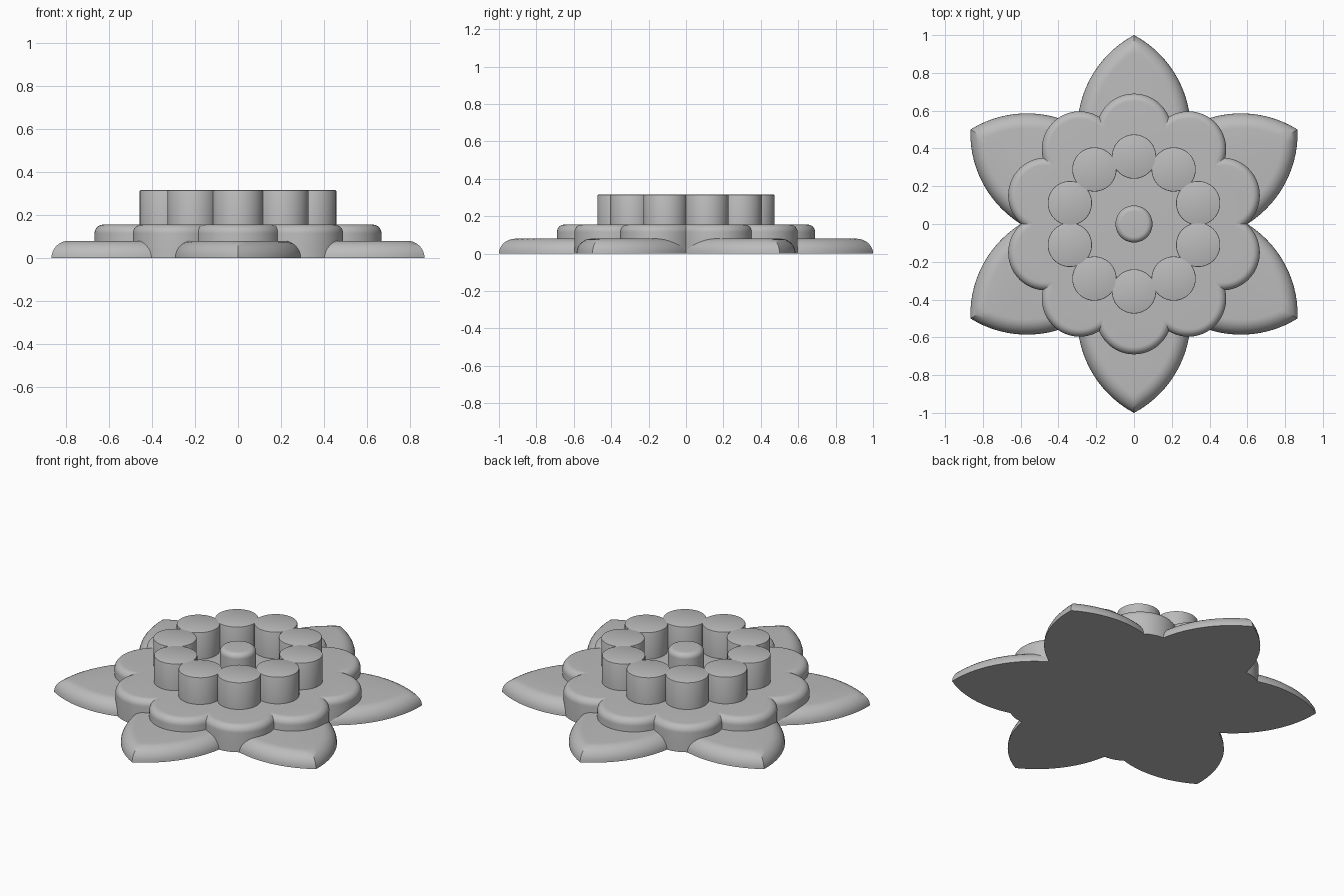
import bpy, bmesh
from math import sin, cos, tan, pi, sqrt, atan2

if "Cube" in bpy.data.objects:
    bpy.data.objects.remove(bpy.data.objects["Cube"], do_unlink=True)

# Single stone grey material
grey = bpy.data.materials.new("plain_grey")
grey.use_nodes = True
colour = (0.5, 0.5, 0.5, 1)
grey.diffuse_color = colour
grey.node_tree.nodes["Principled BSDF"].inputs["Base Color"].default_value = colour


def ray_hit(cx, cy, r, angle):
    """Far crossing of a circle with a ray from the origin."""
    along = cx * cos(angle) + cy * sin(angle)
    across = cx * sin(angle) - cy * cos(angle)
    d = along + sqrt(r * r - across * across)
    return d * cos(angle), d * sin(angle)


def lobed_outline(count, cx, cy, r, steps=14):
    """Closed outline of lobes; each half lobe is one arc, mirrored about its axis."""
    x0, y0 = ray_hit(cx, cy, r, 0)
    x1, y1 = ray_hit(cx, cy, r, pi / count)
    a0, a1 = atan2(y0 - cy, x0 - cx), atan2(y1 - cy, x1 - cx)
    half = []
    for i in range(steps + 1):
        a = a0 + (a1 - a0) * i / steps
        half.append((cx + r * cos(a), cy + r * sin(a)))
    lobe = [(x, -y) for x, y in half[:0:-1]] + half[:-1]
    points = []
    for k in range(count):
        t = pi / 2 + k * 2 * pi / count
        points += [(x * cos(t) - y * sin(t), x * sin(t) + y * cos(t)) for x, y in lobe]
    return points


def filleted_solid(name, outline, base, top, fillet, steps=8, at=(0, 0)):
    """Stack inset outlines into a solid with a rounded upper edge."""
    levels = [(0, base)] if top - fillet > base else []
    for i in range(steps + 1):
        a = pi / 2 * i / steps
        levels.append((fillet * (1 - cos(a)), top - fillet * (1 - sin(a))))
    bm = bmesh.new()
    rings = [[bm.verts.new((x, y, z)) for x, y in outline(inset)] for inset, z in levels]
    for low, high in zip(rings, rings[1:]):
        n = len(low)
        for i in range(n):
            j = (i + 1) % n
            bm.faces.new((low[i], low[j], high[j], high[i]))
    bm.faces.new(rings[-1])
    bm.faces.new(rings[0][::-1])
    mesh = bpy.data.meshes.new(name)
    bm.to_mesh(mesh)
    bm.free()
    mesh.materials.append(grey)
    obj = bpy.data.objects.new(name, mesh)
    obj.location = (at[0], at[1], 0)
    bpy.context.collection.objects.link(obj)
    bpy.ops.object.select_all(action="DESELECT")
    obj.select_set(True)
    bpy.context.view_layer.objects.active = obj
    bpy.ops.object.shade_smooth_by_angle(angle=pi / 6)
    return obj


def circle(radius, sides=64):
    return lambda inset: [((radius - inset) * cos(2 * pi * i / sides),
                           (radius - inset) * sin(2 * pi * i / sides)) for i in range(sides)]


# Six pointed petals at the bottom
petal_radius, petal_offset = 0.567, 0.267
filleted_solid("pointed_petals",
               lambda d: lobed_outline(6, 0.5, -petal_offset, petal_radius - d),
               0, 0.08, 0.08)

# Ten-lobed scalloped disc
filleted_solid("scalloped_disc",
               lambda d: lobed_outline(10, 0.49, 0, 0.2 - d), 0, 0.155, 0.04)

# Ring of ten upright drums
for k in range(10):
    t = pi / 2 + k * pi / 5
    filleted_solid(f"drum_{k + 1}", circle(0.117), 0.14, 0.315, 0.004, 2,
                   (0.357 * cos(t), 0.357 * sin(t)))

# Rounded knob in the centre
filleted_solid("centre_knob", circle(0.098), 0.14, 0.31, 0.03)
